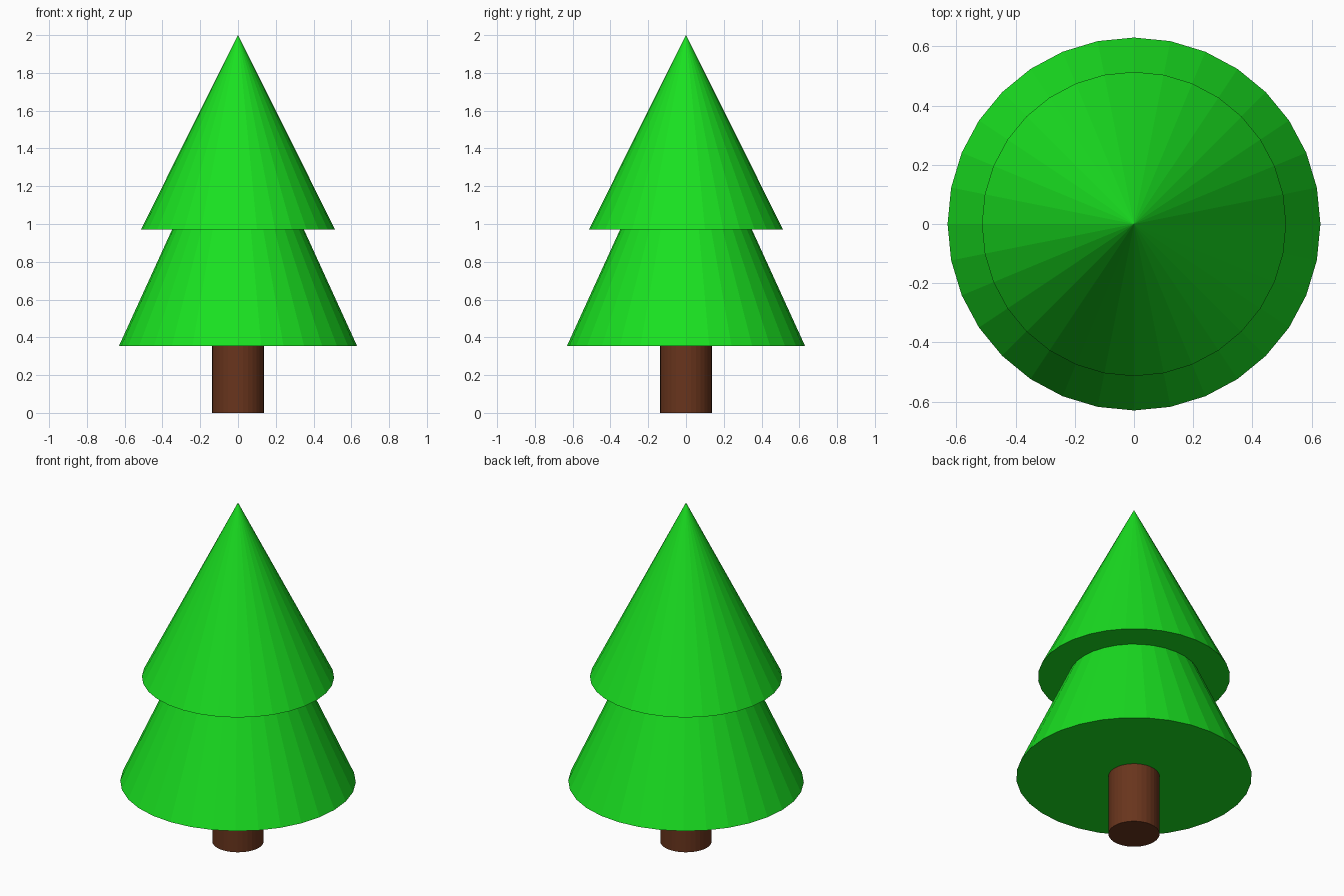
import bpy

if "Cube" in bpy.data.objects:
    bpy.data.objects.remove(bpy.data.objects["Cube"])


def material(name, color):
    mat = bpy.data.materials.new(name)
    mat.diffuse_color = color
    mat.use_nodes = True
    mat.node_tree.nodes["Principled BSDF"].inputs["Base Color"].default_value = mat.diffuse_color
    return mat


def tapered(name, r_bottom, r_top, z_bottom, z_top, mat):
    """Flat-shaded, 32-sided round part between two heights."""
    bpy.ops.mesh.primitive_cone_add(
        vertices=32, radius1=r_bottom, radius2=r_top,
        depth=z_top - z_bottom, location=(0, 0, (z_bottom + z_top) / 2))
    obj = bpy.context.object
    obj.name = name
    obj.data.materials.append(mat)
    return obj


green = material("needles", (0.01, 0.75, 0.015, 1))
brown = material("bark", (0.14, 0.035, 0.012, 1))

# Trunk, running slightly into the foliage
tapered("trunk", 0.137, 0.137, 0.0, 0.40, brown)

# Two overlapping foliage cones
tapered("lower_foliage", 0.63, 0.0, 0.355, 1.735, green)
tapered("upper_foliage", 0.514, 0.0, 0.971, 2.0, green)
